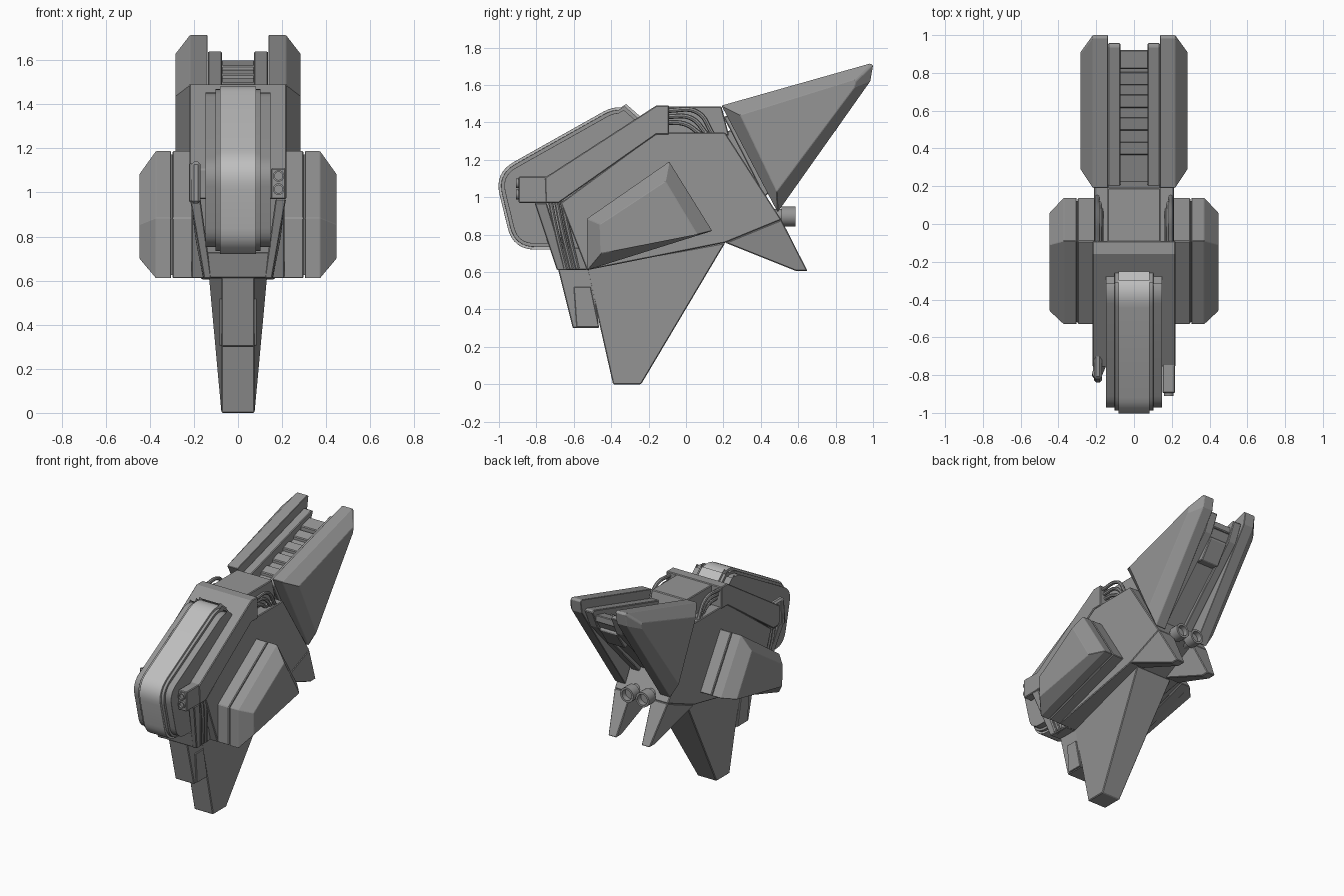
import bpy, bmesh, math
from mathutils import Vector

if "Cube" in bpy.data.objects:
    bpy.data.objects.remove(bpy.data.objects["Cube"])


def material(name, v):
    m = bpy.data.materials.new(name)
    m.diffuse_color = (v, v, v, 1)
    m.use_nodes = True
    m.node_tree.nodes["Principled BSDF"].inputs["Base Color"].default_value = m.diffuse_color
    return m


GREY = material("mid_grey", 0.30)
LIGHT = material("light_grey", 0.52)


def finish(ob, mat=GREY, mirror=False, bevel=0.005):
    ob.data.materials.append(mat)
    if mirror:
        ob.modifiers.new("mirror", 'MIRROR')
    if bevel:
        b = ob.modifiers.new("bevel", 'BEVEL')
        b.width, b.segments, b.limit_method = bevel, 1, 'ANGLE'
        b.angle_limit = math.radians(35)
    return ob


def loft(name, sections, **kw):
    """Join (x, side profile) sections; x is one number or one per point."""
    bm = bmesh.new()
    rings = []
    for xs, pts in sections:
        if not isinstance(xs, (list, tuple)):
            xs = [xs] * len(pts)
        rings.append([bm.verts.new((x, y, z)) for x, (y, z) in zip(xs, pts)])
    n = len(rings[0])
    for a, b in zip(rings, rings[1:]):
        for i in range(n):
            j = (i + 1) % n
            bm.faces.new((a[i], a[j], b[j], b[i]))
    bm.faces.new(rings[0])
    bm.faces.new(rings[-1])
    bmesh.ops.recalc_face_normals(bm, faces=bm.faces)
    me = bpy.data.meshes.new(name)
    bm.to_mesh(me)
    bm.free()
    ob = bpy.data.objects.new(name, me)
    bpy.context.collection.objects.link(ob)
    return finish(ob, **kw)


def slab(name, pts, half, **kw):
    """Profile centred on x = 0; half is one number or one per point."""
    neg = [-h for h in half] if isinstance(half, list) else -half
    return loft(name, [(neg, pts), (half, pts)], **kw)


def inset(pts, d):
    p = [Vector(q) for q in pts]
    n = len(p)
    sign = 1 if sum(p[i].cross(p[(i + 1) % n]) for i in range(n)) > 0 else -1
    out = []
    for i in range(n):
        e1, e2 = (p[i] - p[i - 1]).normalized(), (p[(i + 1) % n] - p[i]).normalized()
        n1, n2 = Vector((-e1.y, e1.x)) * sign, Vector((-e2.y, e2.x)) * sign
        out.append(tuple(p[i] + (n1 + n2) * d / (1 + n1.dot(n2))))
    return out


def rounded(pts, d, steps=8):
    p = [Vector(q) for q in pts]
    out = []
    for i, c in enumerate(p):
        a = c + (p[i - 1] - c).normalized() * d
        b = c + (p[(i + 1) % len(p)] - c).normalized() * d
        for k in range(steps + 1):
            t = k / steps
            out.append(tuple(a * (1 - t) ** 2 + c * 2 * t * (1 - t) + b * t * t))
    return out


def smooth(ob):
    bpy.ops.object.select_all(action='DESELECT')
    ob.select_set(True)
    bpy.context.view_layer.objects.active = ob
    bpy.ops.object.shade_smooth_by_angle(angle=math.radians(35))


def tube(name, pts, r):
    cu = bpy.data.curves.new(name, 'CURVE')
    cu.dimensions, cu.bevel_depth, cu.bevel_resolution = '3D', r, 2
    cu.use_fill_caps = True
    s = cu.splines.new('BEZIER')
    s.bezier_points.add(len(pts) - 1)
    for bp, co in zip(s.bezier_points, pts):
        bp.co = co
        bp.handle_left_type = bp.handle_right_type = 'AUTO'
    ob = bpy.data.objects.new(name, cu)
    bpy.context.collection.objects.link(ob)
    bpy.ops.object.select_all(action='DESELECT')
    ob.select_set(True)
    bpy.context.view_layer.objects.active = ob
    bpy.ops.object.convert(target='MESH')
    ob = bpy.context.object
    finish(ob, bevel=0)
    smooth(ob)


def pipe(name, x, z, y0, y1, r, hole=0.0, **kw):
    """Cylinder along y, with an optional bore in the y1 end."""
    prof = [(y0, r), (y1, r)]
    if hole:
        prof += [(y1, hole), (y1 - (y1 - y0) * 0.5, hole)]
    bm = bmesh.new()
    n = 20
    rings = [[bm.verts.new((x + q * math.cos(k * math.tau / n), y, z + q * math.sin(k * math.tau / n)))
              for k in range(n)] for y, q in prof]
    for a, b in zip(rings, rings[1:]):
        for i in range(n):
            bm.faces.new((a[i], a[(i + 1) % n], b[(i + 1) % n], b[i]))
    bm.faces.new(rings[0])
    bm.faces.new(rings[-1])
    bmesh.ops.recalc_face_normals(bm, faces=bm.faces)
    me = bpy.data.meshes.new(name)
    bm.to_mesh(me)
    bm.free()
    ob = bpy.data.objects.new(name, me)
    bpy.context.collection.objects.link(ob)
    finish(ob, bevel=0, **kw)
    smooth(ob)


# main body, hood and upper deck
slab("body_core", [(-0.16, 1.345), (0.21, 1.345), (0.51, 0.88), (0.21, 0.757), (-0.53, 0.61), (-0.67, 0.97)], 0.212)
slab("hood", [(-0.09, 1.49), (-0.16, 1.49), (-0.755, 1.105), (-0.75, 0.97), (-0.68, 0.97), (-0.16, 1.335), (-0.09, 1.335)], 0.22)
slab("upper_deck", [(-0.10, 1.485), (0.19, 1.485), (0.23, 1.33), (-0.10, 1.33)], 0.14)

# front face, side struts and chin
slab("face_block", [(-0.53, 0.61), (-0.64, 0.61), (-0.70, 0.98), (-0.5, 0.98)], [0.15, 0.14, 0.185, 0.20])
loft("front_strut", [([0.17, 0.17, 0.12, 0.12], s := [(-0.81, 0.97), (-0.745, 0.97), (-0.635, 0.61), (-0.69, 0.61)]),
                     ([0.218, 0.218, 0.155, 0.155], s)], mirror=True)
slab("chin", [(-0.725, 0.73), (-0.69, 0.612), (-0.53, 0.612), (-0.53, 0.73)], [0.168, 0.152, 0.152, 0.168])
slab("chin_plate", [(-0.685, 0.62), (-0.605, 0.30), (-0.465, 0.30), (-0.50, 0.62)], 0.075)
loft("chin_side_panel", [(0.07, s := [(-0.60, 0.52), (-0.585, 0.305), (-0.465, 0.305), (-0.51, 0.52)]), (0.084, s)],
     mirror=True, bevel=0.003)

# rounded face loop with stepped cheeks
loop = [(-1.025, 1.13), (-0.34, 1.515), (-0.21, 1.40), (-0.60, 0.72), (-0.925, 0.72)]
smooth(slab("face_loop", rounded(loop, 0.12), 0.082, mat=LIGHT, bevel=0.006))
smooth(slab("face_loop_rim", rounded(inset(loop, 0.014), 0.11), 0.102))
smooth(slab("face_cheeks", rounded(inset(loop, 0.032), 0.09), 0.148))

# sensor box on the right, pin on the left
loft("sensor_box", [(0.15, s := [(-0.895, 0.97), (-0.895, 1.11), (-0.68, 1.11), (-0.68, 0.97)]), (0.217, s)])
for z in (1.015, 1.075):
    pipe("sensor_lens", 0.184, z, -0.87, -0.91, 0.026, 0.018)
loft("side_pin", [(-0.212, s := inset([(-0.84, 0.95), (-0.82, 1.14), (-0.68, 1.14), (-0.68, 0.95)], 0.0)), (-0.17, s)], bevel=0.012)
tube("side_pin_rod", [(-0.205, -0.80, 0.96), (-0.205, -0.795, 1.05), (-0.205, -0.79, 1.13)], 0.018)

# hoses beside the deck and in the face recess
for sx in (-1, 1):
    for k in range(3):
        o = 0.032 * k
        tube("deck_hose", [(sx * (0.195 - 0.01 * k), -0.10, 1.465 - o), (sx * (0.195 - 0.01 * k), 0.06 - o, 1.455 - o),
                           (sx * (0.195 - 0.01 * k), 0.145 - o, 1.335)], 0.013)
        tube("face_hose", [(sx * 0.195, -0.725 + o, 0.98), (sx * 0.188, -0.70 + o, 0.85),
                           (sx * 0.148, -0.645 + o, 0.62)], 0.013)

# side pods: mounting slab and chamfered outer shell
pod = [(-0.53, 0.61), (-0.53, 0.885), (-0.09, 1.19), (0.14, 0.82)]
face = [(-0.455, 0.70), (-0.46, 0.855), (-0.11, 1.085), (0.06, 0.80)]
loft("pod_mount", [(0.15, pod), (0.298, pod)], mirror=True)
loft("pod_spacer", [(0.29, s := inset(pod, 0.012)), (0.31, s)], mirror=True, bevel=0)
loft("pod_shell", [(0.304, pod), (0.372, pod), (0.447, face)], mirror=True, bevel=0.003)

# tapering lower fin
slab("lower_fin", [(-0.53, 0.62), (-0.39, 0.0), (-0.24, 0.0), (0.21, 0.757)], [0.075, 0.075, 0.075, 0.145])

# rear prongs with a raised panel
prong = [(0.21, 0.757), (0.51, 0.88), (0.65, 0.605), (0.59, 0.605)]
loft("rear_prong", [([0.10, 0.08, 0.10, 0.10], prong), ([0.212, 0.212, 0.165, 0.165], prong)], mirror=True)

# tall rear wings and inner rails
wing = [(0.19, 1.49), (0.985, 1.715), (1.0, 1.705), (0.985, 1.62), (0.49, 0.92)]
crest = [(0.29, 1.44), (0.90, 1.63), (0.91, 1.62), (0.90, 1.585), (0.485, 1.03)]
loft("rear_wing", [(0.138, wing), (0.218, wing), (0.284, crest)], mirror=True, bevel=0.003)
loft("wing_rail", [(0.072, s := [(0.20, 1.43), (0.94, 1.64), (0.96, 1.63), (0.90, 1.50), (0.42, 1.0)]), (0.137, s)], mirror=True)

# channel floor, cross steps and underside block
slab("channel_floor", [(0.18, 1.34), (0.92, 1.57), (0.88, 1.50), (0.40, 1.02)], 0.08)
for y in (0.40, 0.53, 0.65, 0.77):
    z = 1.34 + (y - 0.18) * 0.31
    slab("channel_step", [(y - 0.035, z - 0.03), (y - 0.035, z + 0.012), (y + 0.035, z + 0.035), (y + 0.035, z)], 0.076)
slab("channel_end", [(0.82, 1.53), (0.82, 1.575), (0.92, 1.60), (0.92, 1.55)], 0.076)
slab("underside_block", [(0.72, 1.36), (0.795, 1.35), (0.885, 1.48), (0.86, 1.52), (0.78, 1.49)], 0.07)

# twin exhaust pipes
pipe("exhaust_neck", 0.062, 0.897, 0.36, 0.53, 0.040, mirror=True)
pipe("exhaust_nozzle", 0.062, 0.897, 0.51, 0.585, 0.053, 0.038, mirror=True)
